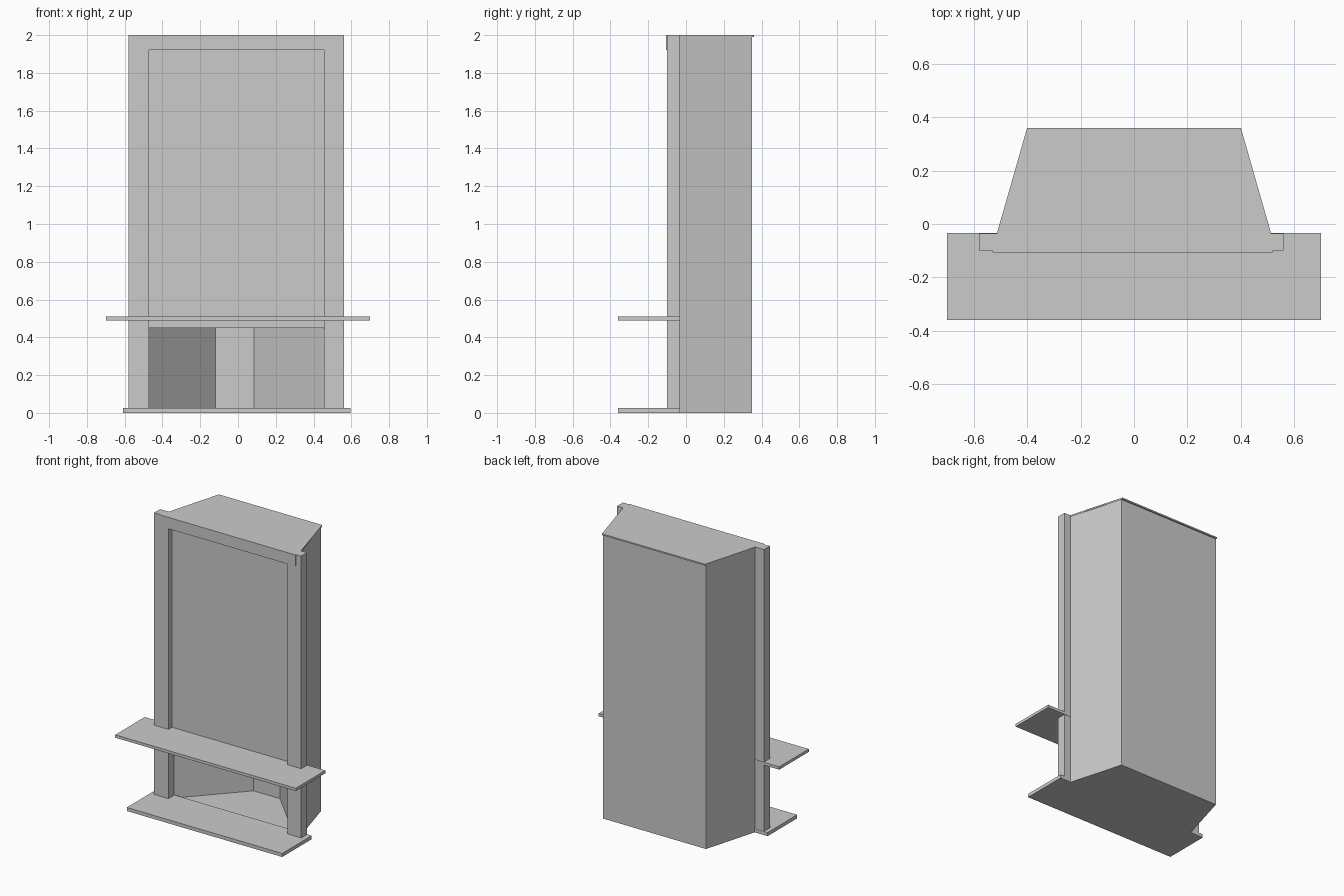
import bpy, bmesh

if "Cube" in bpy.data.objects:
    bpy.data.objects.remove(bpy.data.objects["Cube"])


def prism(name, outline, z0, z1):
    """Extrude an xy outline from z0 up to z1."""
    bm = bmesh.new()
    base = bm.faces.new([bm.verts.new((x, y, z0)) for x, y in outline])
    top = bmesh.ops.extrude_face_region(bm, geom=[base])["geom"]
    for v in top:
        if isinstance(v, bmesh.types.BMVert):
            v.co.z = z1
    bmesh.ops.recalc_face_normals(bm, faces=bm.faces)
    mesh = bpy.data.meshes.new(name)
    bm.to_mesh(mesh)
    bm.free()
    ob = bpy.data.objects.new(name, mesh)
    bpy.context.collection.objects.link(ob)
    return ob


def box(name, x0, x1, y0, y1, z0, z1):
    return prism(name, [(x0, y0), (x1, y0), (x1, y1), (x0, y1)], z0, z1)


# Tapered chimney body with a splayed firebox recess
body = prism("chimney_body", [(-0.51, -0.035), (0.51, -0.035), (0.40, 0.35), (-0.40, 0.35)], 0, 1.99)
cutter = prism("firebox_cutter",
               [(-0.47, -0.06), (0.455, -0.06), (0.455, -0.035), (0.085, 0.343), (-0.12, 0.343), (-0.47, -0.035)],
               0.004, 0.45)
cutter.hide_render = True
mod = body.modifiers.new("firebox", "BOOLEAN")
mod.operation = "DIFFERENCE"
mod.solver = "EXACT"
mod.object = cutter
bpy.context.view_layer.objects.active = body
bpy.ops.object.modifier_apply(modifier=mod.name)
bpy.data.objects.remove(cutter)

# Thin cap slightly overhanging the back
prism("chimney_cap", [(-0.513, -0.035), (0.513, -0.035), (0.40, 0.36), (-0.40, 0.36)], 1.99, 2.0)

# Front frame: two pilasters, top rail and recessed panel
box("left_pilaster", -0.58, -0.47, -0.10, -0.035, 0, 2.0)
box("right_pilaster", 0.455, 0.56, -0.10, -0.035, 0, 2.0)
box("top_rail", -0.53, 0.52, -0.106, -0.035, 1.92, 2.0)
box("front_panel", -0.47, 0.455, -0.06, -0.035, 0.45, 1.92)

# Mantel shelf and hearth slab
box("mantel_shelf", -0.70, 0.70, -0.36, -0.033, 0.49, 0.51)
box("hearth_slab", -0.61, 0.595, -0.36, -0.033, 0, 0.025)
